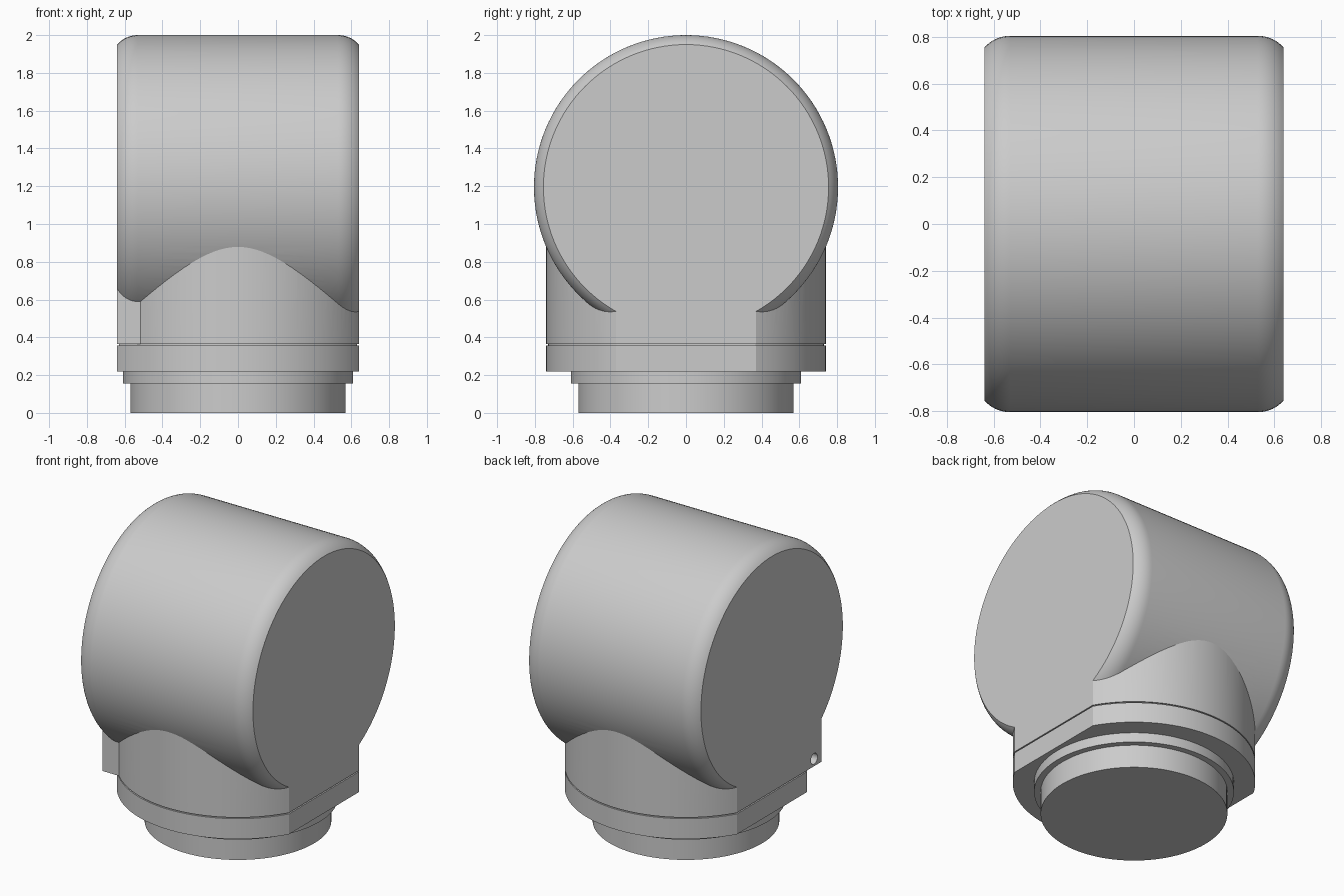
import bpy, bmesh
from math import sin, cos, acos, pi, radians, sqrt, asin
from mathutils import Matrix

cube = bpy.data.objects.get("Cube")
if cube:
    bpy.data.objects.remove(cube, do_unlink=True)

grey = bpy.data.materials.new("light_grey")
grey.use_nodes = True
grey.diffuse_color = (0.6, 0.6, 0.6, 1)
grey.node_tree.nodes["Principled BSDF"].inputs["Base Color"].default_value = (0.6, 0.6, 0.6, 1)

HALF = 0.64       # half width between the flat sides
AXIS_Z = 1.195    # height of the drum axis


def finish(name, bm):
    bmesh.ops.recalc_face_normals(bm, faces=bm.faces)
    mesh = bpy.data.meshes.new(name)
    bm.to_mesh(mesh)
    bm.free()
    mesh.materials.append(grey)
    obj = bpy.data.objects.new(name, mesh)
    bpy.context.scene.collection.objects.link(obj)
    return obj


def prism(name, outline, z0, z1):
    bm = bmesh.new()
    face = bm.faces.new([bm.verts.new((x, y, z0)) for x, y in outline])
    top = bmesh.ops.extrude_face_region(bm, geom=[face])["geom"]
    bmesh.ops.translate(bm, vec=(0, 0, z1 - z0),
                        verts=[v for v in top if isinstance(v, bmesh.types.BMVert)])
    return finish(name, bm)


def round_outline(radius, half=None, steps=48):
    """Circle, optionally cut flat at x = +-half."""
    if half is None:
        return [(radius * cos(2 * pi * i / 96), radius * sin(2 * pi * i / 96)) for i in range(96)]
    a = acos(half / radius)
    arc = [a + (pi - 2 * a) * i / steps for i in range(steps + 1)]
    pts = [(radius * cos(t), radius * sin(t)) for t in arc]
    return pts + [(-x, -y) for x, y in pts]


def lathe_x(name, profile, steps=128):
    """Revolve (x, radius) rings about the x axis and close the ends."""
    bm = bmesh.new()
    rings = [[bm.verts.new((x, r * cos(2 * pi * i / steps), r * sin(2 * pi * i / steps)))
              for i in range(steps)] for x, r in profile]
    for a, b in zip(rings, rings[1:]):
        for i in range(steps):
            j = (i + 1) % steps
            bm.faces.new((a[i], a[j], b[j], b[i]))
    bm.faces.new(rings[0])
    bm.faces.new(rings[-1])
    return finish(name, bm)


def boolean(target, tool, operation):
    mod = target.modifiers.new(operation.lower(), "BOOLEAN")
    mod.operation, mod.solver, mod.object = operation, "EXACT", tool
    bpy.context.view_layer.objects.active = target
    bpy.ops.object.modifier_apply(modifier=mod.name)
    bpy.data.objects.remove(tool, do_unlink=True)


# Drum with rounded rims ending in flat caps
bend, drum_r, cap_r, start = 0.146, 0.805, 0.755, 0.53
sweep = asin((HALF - start) / bend)
rim = [(start + bend * sin(sweep * i / 8), drum_r - bend * (1 - cos(sweep * i / 8)))
       for i in range(9)]
rim[-1] = (HALF, cap_r)
drum = lathe_x("drum_head", [(-x, r) for x, r in reversed(rim)] + rim)
drum.data.transform(Matrix.Translation((0, 0, AXIS_Z)))

# Neck with flat sides and the square corner lug, merged into the drum
neck = prism("neck", round_outline(0.74, HALF), 0.365, 1.0)
lug = prism("corner_lug", [(-HALF, -0.53), (-0.45, -0.53), (-0.45, -0.3), (-HALF, -0.3)], 0.365, 0.8)
boolean(neck, lug, "UNION")
boolean(drum, neck, "UNION")

# Small blind hole in the lug
drill = lathe_x("drill", [(-0.75, 0.036), (-0.54, 0.036)], 24)
drill.data.transform(Matrix.Translation((0, -0.45, 0.415)))
boolean(drum, drill, "DIFFERENCE")

# Collar under a thin groove, then the stepped round plug
parts = [drum,
         prism("groove", round_outline(0.73, HALF - 0.01), 0.35, 0.37),
         prism("collar", round_outline(0.74, HALF), 0.22, 0.357),
         prism("plug_flange", round_outline(0.61), 0.155, 0.22),
         prism("plug", round_outline(0.57), 0, 0.155)]

for obj in parts:
    bpy.ops.object.select_all(action="DESELECT")
    obj.select_set(True)
    bpy.context.view_layer.objects.active = obj
    bpy.ops.object.shade_smooth_by_angle(angle=radians(20))
